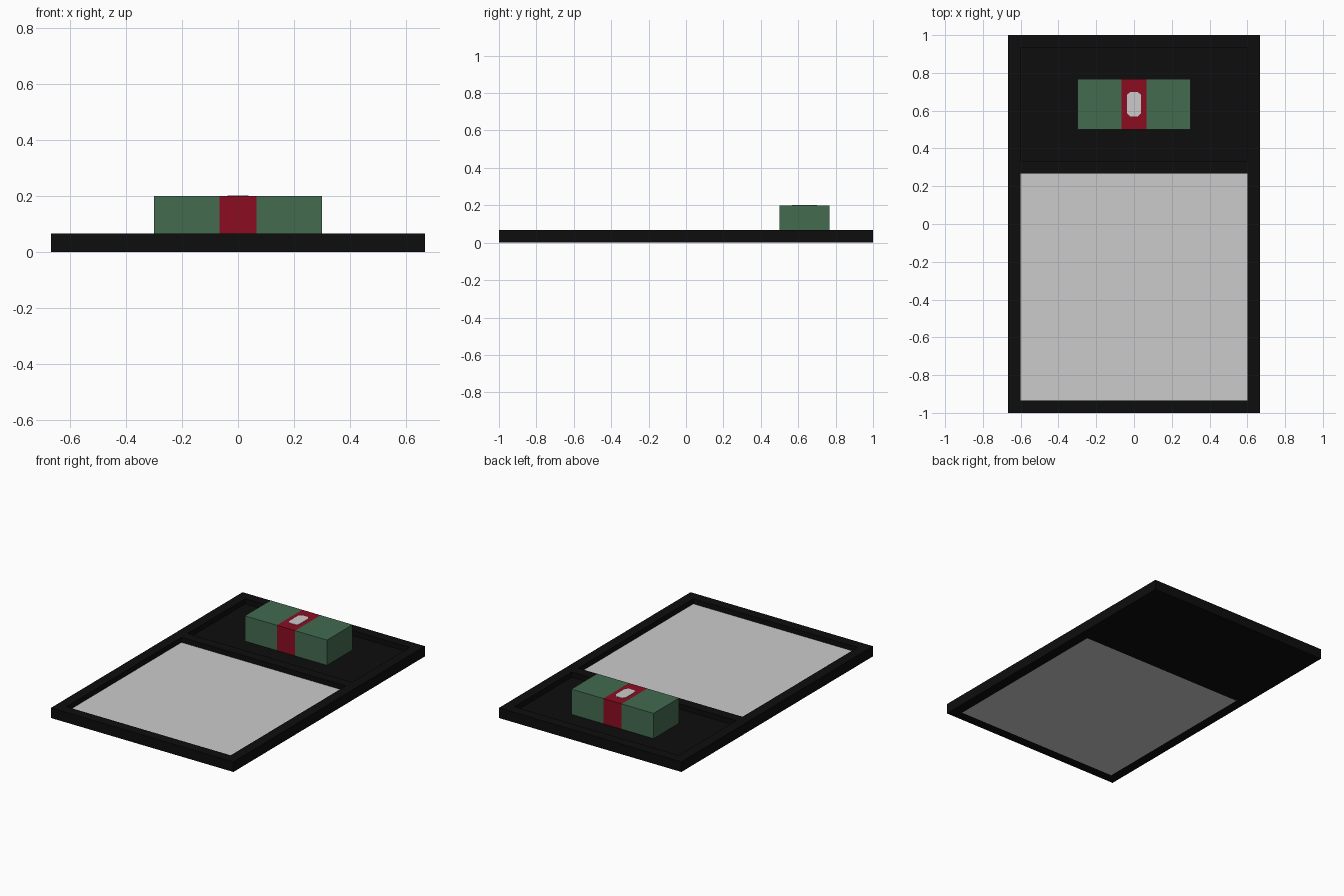
import bpy, bmesh
from mathutils import Vector

if "Cube" in bpy.data.objects:
    bpy.data.objects.remove(bpy.data.objects["Cube"])


def material(name, rgb):
    m = bpy.data.materials.new(name)
    m.diffuse_color = (*rgb, 1)
    m.use_nodes = True
    m.node_tree.nodes["Principled BSDF"].inputs["Base Color"].default_value = m.diffuse_color
    return m


BLACK = material("black", (0.004, 0.004, 0.004))
WHITE = material("off white", (0.6, 0.6, 0.6))
GREEN = material("note green", (0.056, 0.146, 0.08))
RED = material("band red", (0.26, 0.004, 0.016))


def add_object(name, bm, *mats):
    me = bpy.data.meshes.new(name)
    bm.to_mesh(me)
    bm.free()
    ob = bpy.data.objects.new(name, me)
    for m in mats:
        me.materials.append(m)
    bpy.context.collection.objects.link(ob)
    return ob


def box(lo, hi):
    lo, hi = Vector(lo), Vector(hi)
    bm = bmesh.new()
    bmesh.ops.create_cube(bm, size=1)
    bmesh.ops.scale(bm, verts=bm.verts, vec=hi - lo)
    bmesh.ops.translate(bm, verts=bm.verts, vec=(lo + hi) / 2)
    return bm


U = 1 / 15          # rim width and board thickness
FLOOR = U / 2       # height of the recessed floors

# Board with an open window in front and a shallow tray at the back
board = add_object("board", box((-10 * U, -1, 0), (10 * U, 1, U)), BLACK)
for name, y0, y1, z0 in (("window_cutter", -14 * U, 4 * U, -0.1),
                         ("tray_cutter", 5 * U, 14 * U, FLOOR)):
    cutter = add_object(name, box((-9 * U, y0, z0), (9 * U, y1, 0.2)), BLACK)
    mod = board.modifiers.new(name, 'BOOLEAN')
    mod.operation = 'DIFFERENCE'
    mod.solver = 'EXACT'
    mod.object = cutter
    bpy.context.view_layer.objects.active = board
    bpy.ops.object.modifier_apply(modifier=name)
    bpy.data.objects.remove(cutter)

# Pale panel filling the window
add_object("panel", box((-9 * U, -14 * U, 0), (9 * U, 4 * U, FLOOR)), WHITE)

# Bundle of notes, cut into three; the middle section is the paper band
bm = box((-0.3, 0.5, FLOOR), (0.3, 0.767, 0.2))
for x in (-U, U):
    bmesh.ops.bisect_plane(bm, geom=bm.verts[:] + bm.edges[:] + bm.faces[:],
                           plane_co=(x, 0, 0), plane_no=(1, 0, 0))
for f in bm.faces:
    f.material_index = int(abs(f.calc_center_median().x) < U / 2)
add_object("note_bundle", bm, GREEN, RED)

# Chamfered label plate on the band
bm = bmesh.new()
w, h, c = 0.037, 0.066, 0.017
pts = [(w, h - c), (w - c, h), (c - w, h), (-w, h - c),
       (-w, c - h), (c - w, -h), (w - c, -h), (w, c - h)]
face = bm.faces.new([bm.verts.new((x, 0.634 + y, 0.199)) for x, y in pts])
top = bmesh.ops.extrude_face_region(bm, geom=[face])["geom"]
bmesh.ops.translate(bm, vec=(0, 0, 0.003),
                    verts=[v for v in top if isinstance(v, bmesh.types.BMVert)])
bmesh.ops.recalc_face_normals(bm, faces=bm.faces)
add_object("band_label", bm, WHITE)
